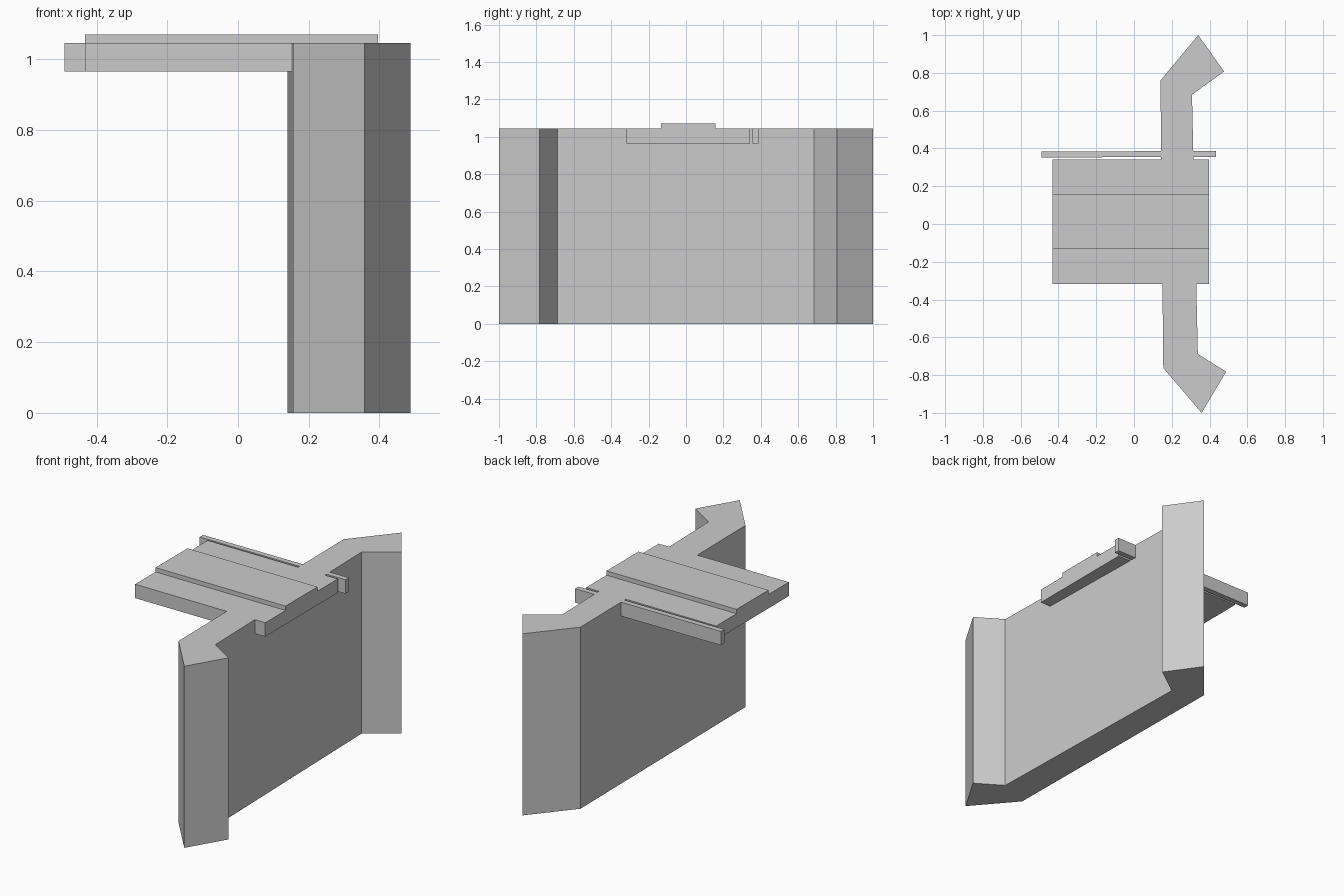
import bpy, bmesh
from mathutils import Vector

if "Cube" in bpy.data.objects:
    bpy.data.objects.remove(bpy.data.objects["Cube"])

TOP, UNDER, RIDGE = 1.045, 0.965, 1.07


def prism(name, points, sweep):
    """Extrude a closed flat profile along the sweep vector."""
    bm = bmesh.new()
    face = bm.faces.new([bm.verts.new(p) for p in points])
    ext = bmesh.ops.extrude_face_region(bm, geom=[face], use_keep_orig=True)
    verts = [g for g in ext["geom"] if isinstance(g, bmesh.types.BMVert)]
    bmesh.ops.translate(bm, verts=verts, vec=Vector(sweep))
    bmesh.ops.recalc_face_normals(bm, faces=bm.faces)
    mesh = bpy.data.meshes.new(name)
    bm.to_mesh(mesh)
    bm.free()
    ob = bpy.data.objects.new(name, mesh)
    bpy.context.collection.objects.link(ob)
    return ob


def merge(target, part):
    """Fuse a part into the target and remove the leftover."""
    mod = target.modifiers.new("Union", "BOOLEAN")
    mod.operation = "UNION"
    mod.solver = "EXACT"
    mod.object = part
    bpy.context.view_layer.objects.active = target
    bpy.ops.object.modifier_apply(modifier=mod.name)
    bpy.data.objects.remove(part)


# Upright wall with an angled wing at each end
wall_plan = [(0.14, 0.76), (0.34, 1.0), (0.477, 0.807), (0.307, 0.685),
             (0.338, -0.688), (0.488, -0.782), (0.358, -1.0), (0.155, -0.762)]
wall = prism("wall_and_deck", [(x, y, 0) for x, y in wall_plan], (0, 0, TOP))

# Deck across the wall, with a raised centre strip
deck_section = [(-0.318, UNDER), (0.342, UNDER), (0.342, TOP), (0.157, TOP),
                (0.157, RIDGE), (-0.133, RIDGE), (-0.133, TOP), (-0.318, TOP)]
deck = prism("deck", [(-0.432, y, z) for y, z in deck_section], (0.828, 0, 0))

# Narrow rail beside the deck
rail_plan = [(-0.49, 0.352), (0.435, 0.356), (0.435, 0.387), (-0.49, 0.383)]
rail = prism("rail", [(x, y, UNDER) for x, y in rail_plan], (0, 0, TOP - UNDER))

for part in (deck, rail):
    merge(wall, part)
